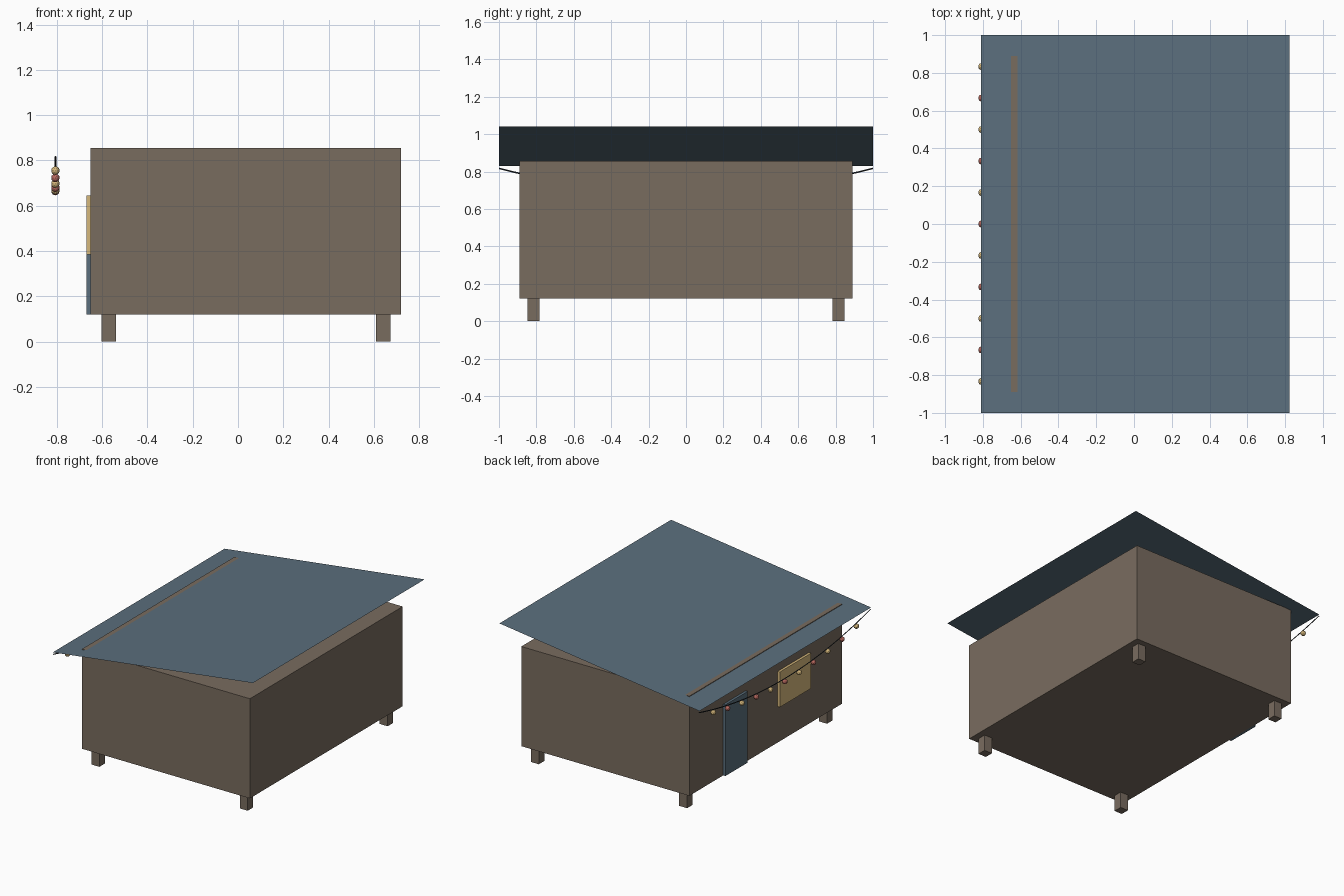
import bpy
from mathutils import Matrix, Vector

cube = bpy.data.objects.get("Cube")
if cube:
    bpy.data.objects.remove(cube, do_unlink=True)


def material(name, rgb):
    """Flat material from an sRGB 0-255 colour."""
    lin = [((c / 255 + 0.055) / 1.055) ** 2.4 for c in rgb]
    mat = bpy.data.materials.new(name)
    mat.use_nodes = True
    mat.diffuse_color = (*lin, 1)
    bsdf = mat.node_tree.nodes["Principled BSDF"]
    bsdf.inputs["Base Color"].default_value = (*lin, 1)
    bsdf.inputs["Roughness"].default_value = 0.9
    return mat


WOOD = material("weathered wood", (121, 108, 95))
BLUE = material("slate blue", (91, 111, 125))
GLOW = material("warm window", (214, 184, 124))
RED = material("red bulb", (186, 106, 96))
DARK = material("dark cord", (38, 44, 48))


def box(name, low, high, mat):
    """Box between two opposite corners."""
    low, high = Vector(low), Vector(high)
    bpy.ops.mesh.primitive_cube_add(size=1)
    obj = bpy.context.object
    obj.name = name
    size = Matrix.Diagonal((*(high - low), 1))
    obj.data.transform(Matrix.Translation((low + high) / 2) @ size)
    obj.data.materials.append(mat)
    return obj


# Cabin body
box("cabin_body", (-0.65, -0.89, 0.12), (0.72, 0.89, 0.855), WOOD)

# Four stilts
for side, x in (("right", -0.57), ("left", 0.64)):
    for end, y in (("front", -0.815), ("back", 0.815)):
        box(f"{end}_{side}_stilt", (x - 0.032, y - 0.032, 0),
            (x + 0.032, y + 0.032, 0.12), WOOD)

# Door and window panels on the side wall
box("door", (-0.668, 0.235, 0.12), (-0.65, 0.495, 0.645), BLUE)
box("window", (-0.668, -0.505, 0.385), (-0.65, -0.14, 0.645), GLOW)

# Thin sloping roof sheet
roof_mesh = bpy.data.meshes.new("roof")
roof_mesh.from_pydata([(-0.81, -1, 0.83), (0.822, -1, 1.04),
                       (0.822, 1, 1.04), (-0.81, 1, 0.83)], [], [(0, 1, 2, 3)])
roof_mesh.materials.append(BLUE)
bpy.context.collection.objects.link(bpy.data.objects.new("roof", roof_mesh))


# Hanging cord under the eave
CORD_X = -0.806


def cord_height(y):
    return 0.687 + 0.13 * y * y


curve = bpy.data.curves.new("light_cord", "CURVE")
curve.dimensions = "3D"
curve.bevel_depth = 0.004
curve.bevel_resolution = 0
curve.use_fill_caps = True
steps = 24
spline = curve.splines.new("POLY")
spline.points.add(steps)
for i, point in enumerate(spline.points):
    y = -1 + 2 * i / steps
    point.co = (CORD_X, y, cord_height(y), 1)
curve.materials.append(DARK)
bpy.context.collection.objects.link(bpy.data.objects.new("light_cord", curve))

# Bulbs in alternating colours
for i in range(11):
    y = (i - 5) / 6
    bpy.ops.mesh.primitive_ico_sphere_add(
        subdivisions=2, radius=0.019, location=(CORD_X, y, cord_height(y) - 0.022))
    bulb = bpy.context.object
    bulb.name = f"bulb_{i + 1}"
    bulb.data.materials.append(RED if i % 2 else GLOW)
